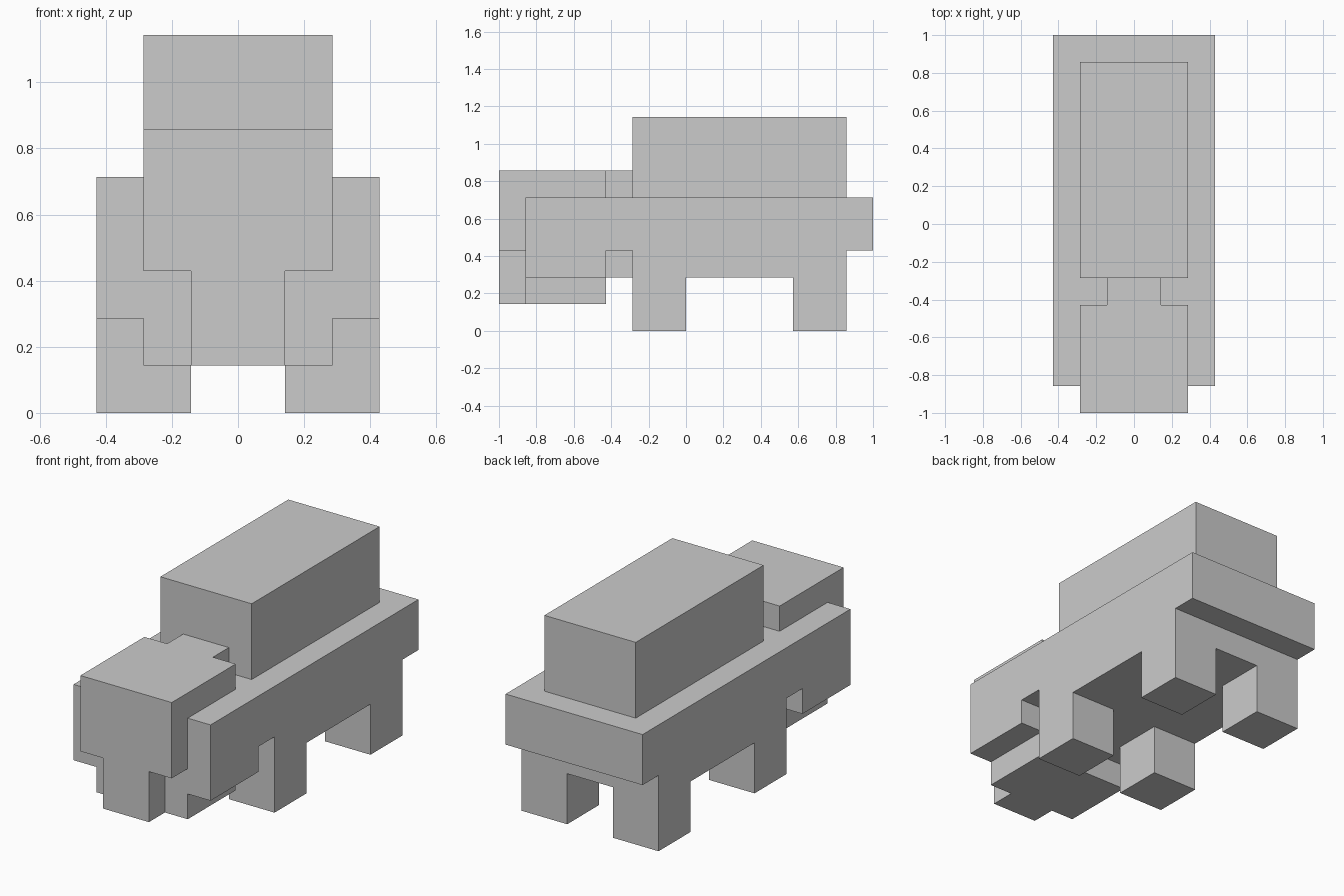
import bpy, bmesh
from mathutils import Vector

if "Cube" in bpy.data.objects:
    bpy.data.objects.remove(bpy.data.objects["Cube"])

U = 1 / 7  # one grid cell; the whole model is 14 cells long


def box(name, x, y, z):
    """Box given by its (min, max) cell range on each axis."""
    size = Vector((x[1] - x[0], y[1] - y[0], z[1] - z[0])) * U
    bm = bmesh.new()
    bmesh.ops.create_cube(bm, size=1)
    bmesh.ops.scale(bm, vec=size, verts=bm.verts)
    mesh = bpy.data.meshes.new(name)
    bm.to_mesh(mesh)
    bm.free()
    ob = bpy.data.objects.new(name, mesh)
    ob.location = Vector((sum(x), sum(y), sum(z))) * U / 2
    bpy.context.collection.objects.link(ob)
    return ob


def pair(name, x, y, z):
    """The same box on the right and left sides."""
    box(name + "_right", x, y, z)
    box(name + "_left", (-x[1], -x[0]), y, z)


# Body: wide upper slab, belly, and the short chest link behind the ears
box("body", (-3, 3), (-3, 7), (3, 5))
box("belly", (-3, 3), (-2, 6), (2, 3))
box("chest", (-2, 2), (-3, -2), (2, 3))

# Tall block on the back
box("back_block", (-2, 2), (-2, 6), (5, 8))

# Head, neck, lower jaw and snout
box("head", (-2, 2), (-7, -3), (3, 6))
box("neck", (-1, 1), (-3, -2), (5, 6))
box("jaw", (-2, 2), (-6, -3), (1, 3))
box("snout", (-1, 1), (-7, -6), (1, 3))

# Side flaps beside the head
pair("ear", (2, 3), (-6, -3), (2, 5))

# Legs
pair("front_leg", (1, 3), (-2, 0), (0, 2))
pair("back_leg", (1, 3), (4, 6), (0, 2))
